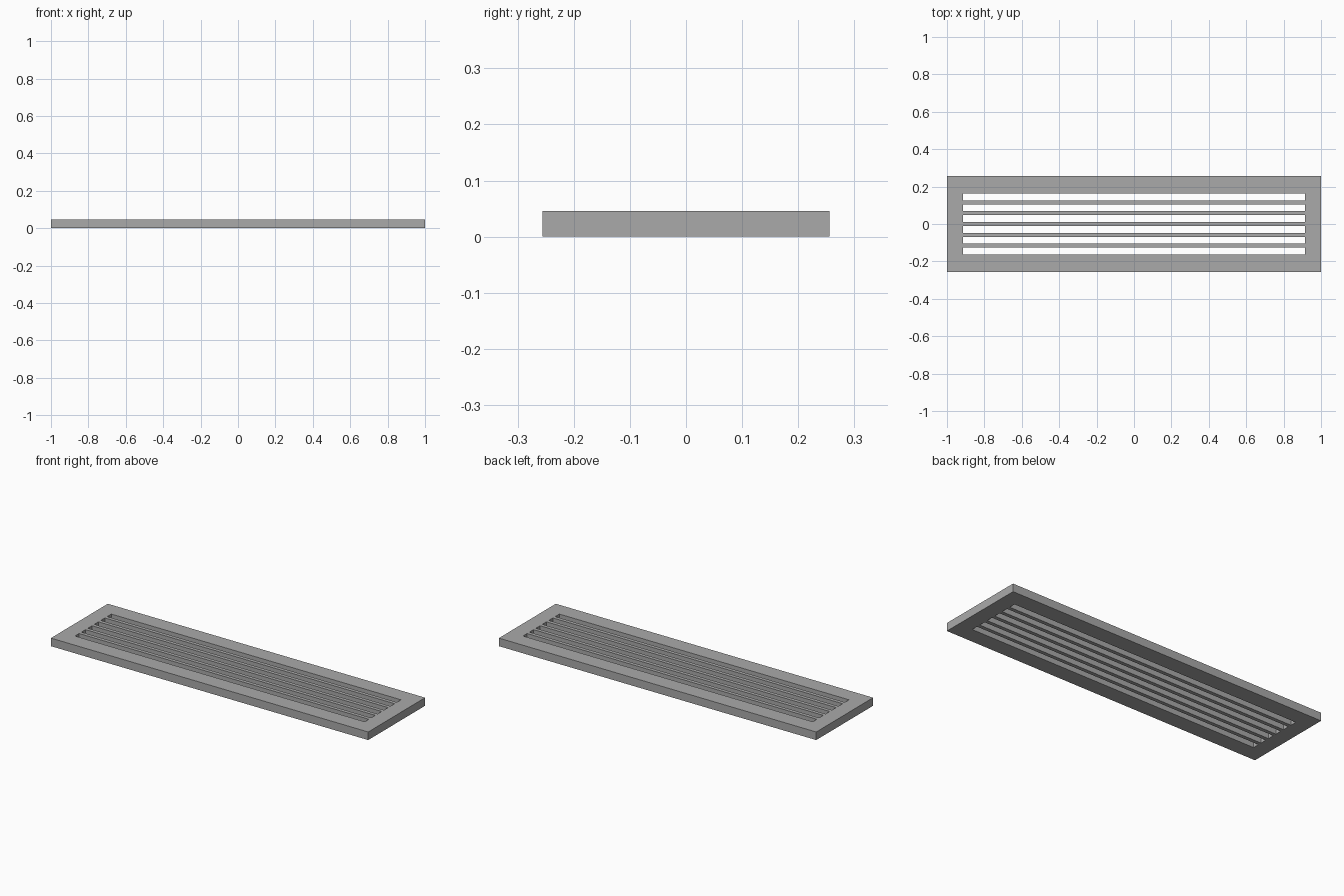
import bpy, bmesh

if "Cube" in bpy.data.objects:
    bpy.data.objects.remove(bpy.data.objects["Cube"])

# Dimensions
HX, HY, H = 1.0, 0.256, 0.046
SLOT_X, SLOT_W, GAP, COUNT = 0.913, 0.037, 0.021, 6

metal = bpy.data.materials.new("grey metal")
metal.diffuse_color = (0.4, 0.4, 0.4, 1)
metal.use_nodes = True
metal.node_tree.nodes["Principled BSDF"].inputs["Base Color"].default_value = metal.diffuse_color

# Grid lines across the plate; every second row in the middle column is an open slot
xs = [-HX, -SLOT_X, SLOT_X, HX]
start = -(COUNT * SLOT_W + (COUNT - 1) * GAP) / 2
ys = [-HY]
for i in range(COUNT):
    y = start + i * (SLOT_W + GAP)
    ys += [y, y + SLOT_W]
ys.append(HY)

# Slotted plate, extruded to full thickness
bm = bmesh.new()
grid = [[bm.verts.new((x, y, 0)) for x in xs] for y in ys]
for r in range(len(ys) - 1):
    for c in range(3):
        if c == 1 and r % 2 == 1:
            continue
        bm.faces.new((grid[r][c], grid[r][c + 1], grid[r + 1][c + 1], grid[r + 1][c]))
ext = bmesh.ops.extrude_face_region(bm, geom=bm.faces[:])
top = [v for v in ext["geom"] if isinstance(v, bmesh.types.BMVert)]
bmesh.ops.translate(bm, verts=top, vec=(0, 0, H))
bmesh.ops.recalc_face_normals(bm, faces=bm.faces[:])

mesh = bpy.data.meshes.new("slotted_vent_plate")
bm.to_mesh(mesh)
bm.free()
mesh.materials.append(metal)
bpy.context.collection.objects.link(bpy.data.objects.new("slotted_vent_plate", mesh))
